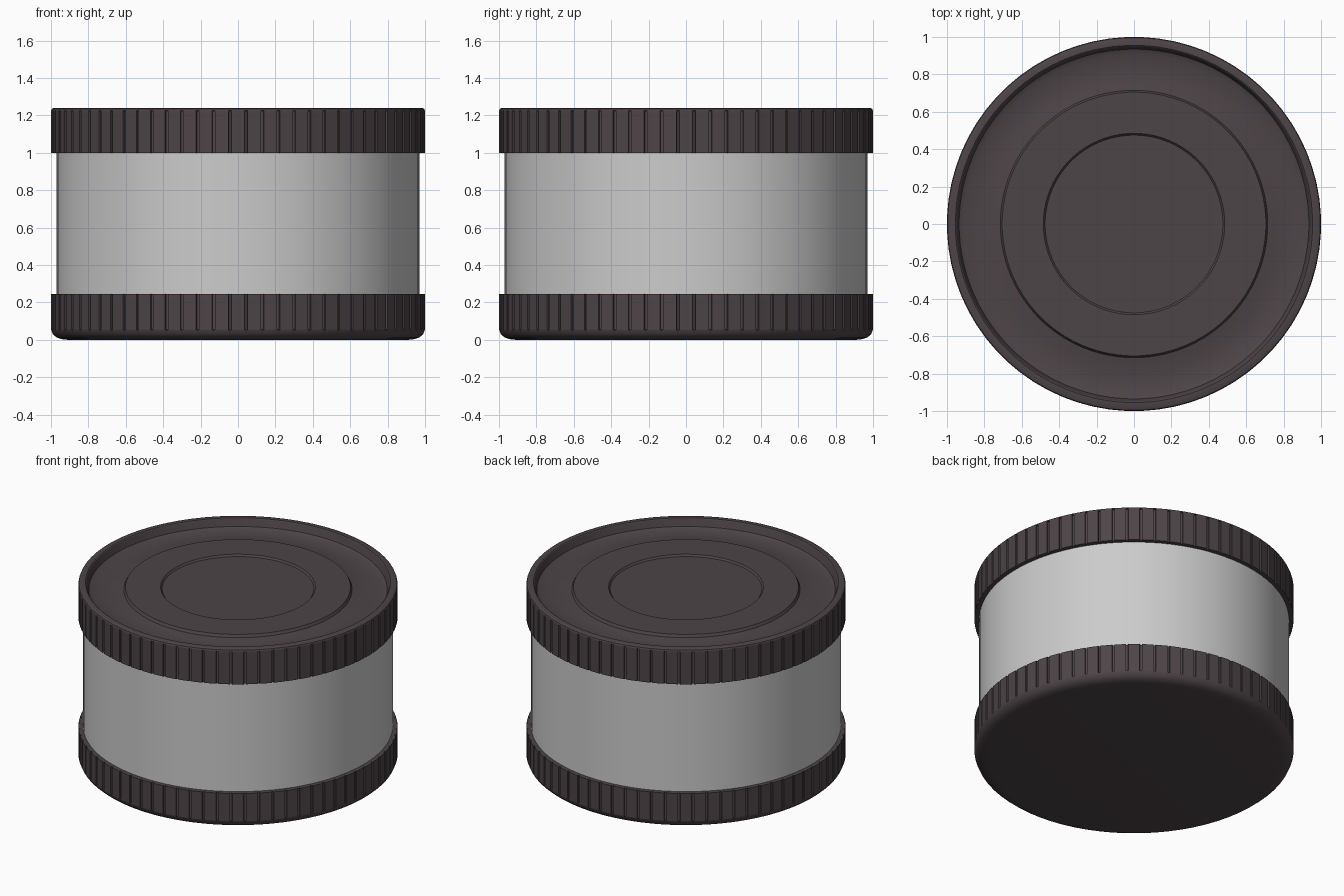
import bpy, bmesh
from math import cos, sin, tau, radians

if "Cube" in bpy.data.objects:
    bpy.data.objects.remove(bpy.data.objects["Cube"])

RIBS = 72

plastic = bpy.data.materials.new("dark_plastic")
plastic.diffuse_color = (0.075, 0.058, 0.063, 1)
plastic.use_nodes = True
plastic.node_tree.nodes["Principled BSDF"].inputs["Base Color"].default_value = plastic.diffuse_color


def lathe(name, profile, angles, mat=None):
    """Revolve (radius, z, groove depth) points; angles are (angle, in_groove)."""
    bm = bmesh.new()
    rings = []
    for r, z, d in profile:
        if r == 0:
            rings.append([bm.verts.new((0, 0, z))] * len(angles))
        else:
            rings.append([bm.verts.new(((r - d * g) * cos(a), (r - d * g) * sin(a), z))
                          for a, g in angles])
    n = len(angles)
    for lo, hi in zip(rings, rings[1:]):
        for i in range(n):
            j = (i + 1) % n
            corners = list(dict.fromkeys((lo[i], lo[j], hi[j], hi[i])))
            bm.faces.new(corners)
    bmesh.ops.recalc_face_normals(bm, faces=bm.faces)
    me = bpy.data.meshes.new(name)
    bm.to_mesh(me)
    bm.free()
    ob = bpy.data.objects.new(name, me)
    bpy.context.collection.objects.link(ob)
    if mat:
        me.materials.append(mat)
    bpy.ops.object.select_all(action='DESELECT')
    bpy.context.view_layer.objects.active = ob
    ob.select_set(True)
    bpy.ops.object.shade_smooth_by_angle(angle=radians(32))
    return ob


# angle patterns: wide ribs separated by narrow grooves, and a plain circle
ribbed = [((i + f) * tau / RIBS, g) for i in range(RIBS)
          for f, g in ((-0.41, 0), (0.41, 0), (0.43, 1), (0.57, 1))]
plain = [(i * tau / 96, 0) for i in range(96)]

# grey drum
lathe("drum_body", [(0, 0.1, 0), (0.97, 0.1, 0), (0.97, 1.1, 0), (0, 1.1, 0)], plain)

# bottom cap: rounded base, ribbed side, thin ledge against the drum
D = 0.009
lathe("bottom_cap", [
    (0, 0, 0), (0.91, 0, 0), (0.945, 0.004, 0), (0.972, 0.014, 0), (0.99, 0.03, 0),
    (1.0, 0.054, 0), (1.0, 0.055, D), (1.0, 0.245, D), (0.96, 0.245, 0),
    (0.96, 0.15, 0), (0, 0.15, 0)], ribbed, plastic)

# lid: ribbed side, raised rim, moat, raised ring and sunken centre disc
lathe("lid", [
    (0, 1.05, 0), (0.96, 1.05, 0), (0.96, 1.0, 0), (1.0, 1.0, D), (1.0, 1.224, D),
    (1.0, 1.225, 0), (0.996, 1.235, 0), (0.985, 1.24, 0), (0.955, 1.24, 0),
    (0.95, 1.236, 0), (0.935, 1.19, 0), (0.91, 1.178, 0), (0.80, 1.178, 0),
    (0.75, 1.184, 0), (0.715, 1.19, 0), (0.705, 1.208, 0), (0.485, 1.208, 0),
    (0.475, 1.196, 0), (0, 1.196, 0)], ribbed, plastic)
